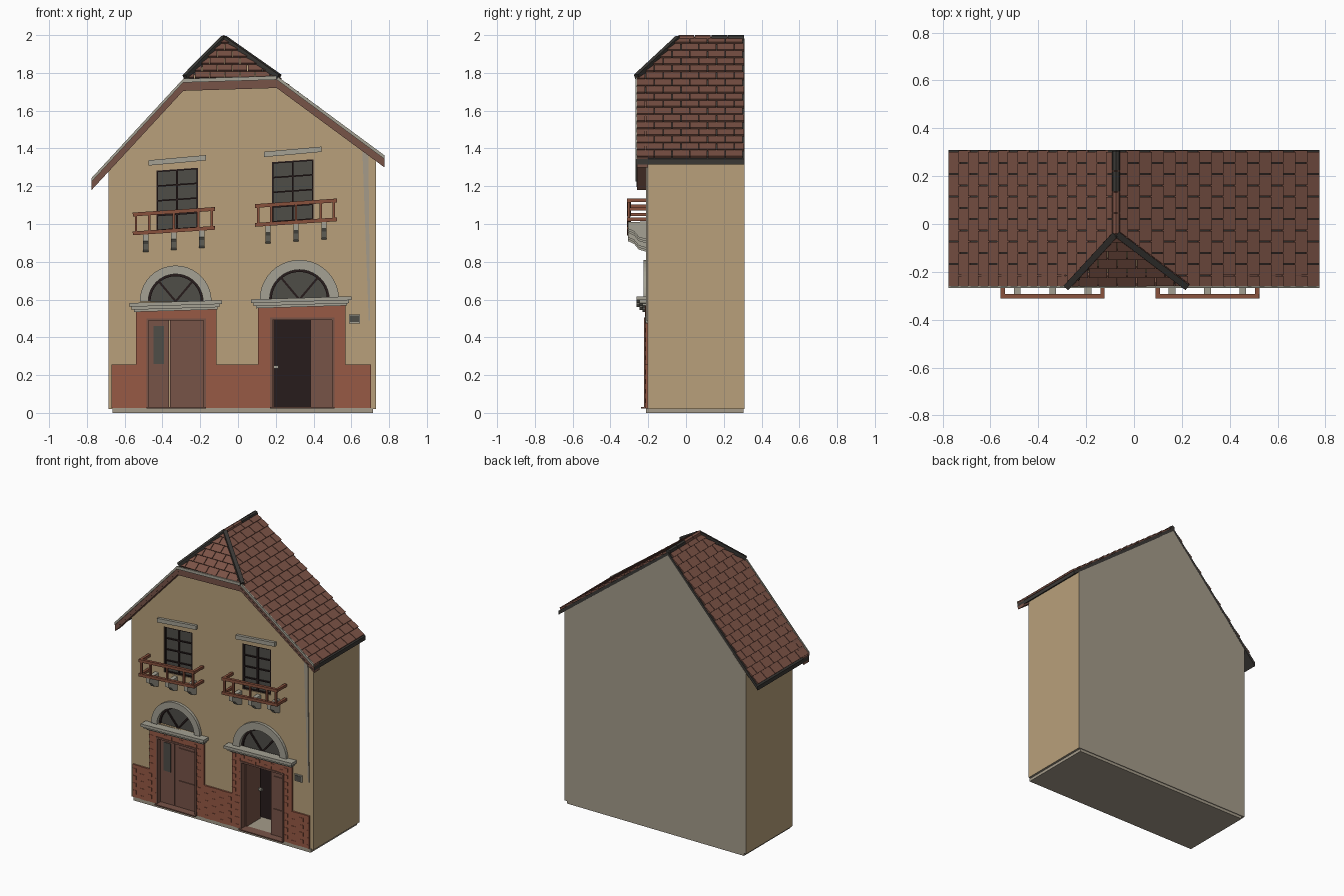
import bpy, bmesh, math
from mathutils import Vector, Matrix

cube = bpy.data.objects.get("Cube")
if cube:
    bpy.data.objects.remove(cube, do_unlink=True)


def material(name, code):
    lin = [(int(code[i:i + 2], 16) / 255) ** 2.2 for i in (0, 2, 4)] + [1]
    m = bpy.data.materials.new(name)
    m.use_nodes = True
    m.diffuse_color = lin
    m.node_tree.nodes["Principled BSDF"].inputs["Base Color"].default_value = lin
    return m


plaster = material("tan plaster", "b79f7a")
brick = material("red brick", "965a47")
tile = material("roof tile", "7a5347")
wood = material("brown wood", "775449")
rail = material("rail wood", "87523f")
stone = material("grey stone", "a3a092")
glass = material("dark glass", "504e49")
dark = material("dark interior", "2c2222")
slate = material("dark roof edge", "3d3b38")
taupe = material("taupe render", "a39a89")


def finish(name, bm, *mats):
    bmesh.ops.recalc_face_normals(bm, faces=bm.faces)
    me = bpy.data.meshes.new(name)
    bm.to_mesh(me)
    bm.free()
    for m in mats:
        me.materials.append(m)
    ob = bpy.data.objects.new(name, me)
    bpy.context.collection.objects.link(ob)
    return ob


def prism(bm, pts, y0, y1):
    """Extrude an x-z outline from y0 to y1."""
    a = [bm.verts.new((x, y0, z)) for x, z in pts]
    b = [bm.verts.new((x, y1, z)) for x, z in pts]
    bm.faces.new(a)
    bm.faces.new(b[::-1])
    for i in range(len(a)):
        j = (i + 1) % len(a)
        bm.faces.new((a[i], b[i], b[j], a[j]))


def box(bm, x0, x1, y0, y1, z0, z1, tilt=0):
    """Box whose right end is lifted by tilt times its distance from x = tilt centre."""
    d = tilt * (x1 - x0) / 2
    prism(bm, [(x0, z0 - d), (x1, z0 + d), (x1, z1 + d), (x0, z1 - d)], y0, y1)


def bar(bm, p, q, w):
    p, q = Vector(p), Vector(q)
    rot = (q - p).to_track_quat('Z', 'Y').to_matrix().to_4x4()
    mat = Matrix.Translation((p + q) / 2) @ rot @ Matrix.Diagonal((w, w, (q - p).length, 1))
    bmesh.ops.create_cube(bm, size=1, matrix=mat)


def clip(bm, co, no, fill=False):
    r = bmesh.ops.bisect_plane(bm, geom=bm.verts[:] + bm.edges[:] + bm.faces[:],
                               plane_co=co, plane_no=no, clear_outer=True)
    if fill:
        cut = [e for e in r["geom_cut"] if isinstance(e, bmesh.types.BMEdge)]
        bmesh.ops.holes_fill(bm, edges=cut)


def simple(name, mat, *dims, tilt=0):
    bm = bmesh.new()
    box(bm, *dims, tilt=tilt)
    return finish(name, bm, mat)


def arc(cx, cz, r, n=20):
    return [(cx + r * math.cos(math.pi * i / n), cz + r * math.sin(math.pi * i / n))
            for i in range(n + 1)]


# Shared dimensions
FRONT, BACK, EAVE_Y = -0.205, 0.31, -0.262
apex = Vector((-0.075, -0.04, 2.0))
left_eave, right_eave = (-0.775, 1.24), (0.775, 1.36)
hip_no, left_no, right_no = Vector((0, -1, 1)), Vector((-1.086, 0, 1)), Vector((0.753, 0, 1))
doors = [("left", -0.485, -0.17, 0.50), ("right", 0.17, 0.51, 0.505)]
fans = [("left", -0.33, 0.59, 0.19, 0.145), ("right", 0.325, 0.60, 0.21, 0.158)]
windows = [("left", -0.322, 1.13, -0.34), ("right", 0.29, 1.175, 0.307)]
LEAN = 0.07

# House body with gable, trimmed under the hip, with openings cut in
bm = bmesh.new()
prism(bm, [(-0.685, 0.02), (0.73, 0.02), (0.73, 1.35), (-0.075, 1.96), (-0.685, 1.29)], FRONT, BACK)
clip(bm, apex - Vector((0, 0, 0.04)), hip_no, True)
body = finish("house_body", bm, plaster, taupe, dark)
bm = bmesh.new()
for (side, x0, x1, z1), depth in zip(doors, (-0.17, 0.0)):
    box(bm, x0, x1, -0.3, depth, 0.026, z1)
for _, cx, cz, ro, ri in fans:
    prism(bm, arc(cx, cz, ri), -0.3, -0.18)
for _, cx, cz, _ in windows:
    box(bm, cx - 0.11, cx + 0.11, -0.3, -0.18, cz - 0.16, cz + 0.16, LEAN)
cutter = finish("opening_cutter", bm, plaster)
cutter.hide_render = True
mod = body.modifiers.new("openings", 'BOOLEAN')
mod.object = cutter
mod.solver = 'EXACT'
bpy.context.view_layer.objects.active = body
bpy.ops.object.modifier_apply(modifier=mod.name)
bpy.data.objects.remove(cutter, do_unlink=True)
for f in body.data.polygons:
    c = f.center
    f.material_index = 0
    if f.normal.y > 0.9 and c.y > 0.3 or f.normal.z < -0.9 and c.z < 0.1:
        f.material_index = 1
    elif 0.16 < c.x < 0.52 and c.z < 0.51 and c.y > FRONT + 0.01:
        f.material_index = 2
simple("plinth", taupe, -0.665, 0.715, -0.212, 0.305, 0, 0.026)

# Roof deck
bm = bmesh.new()
line = [left_eave, (-0.075, 2.0), right_eave]
prism(bm, [(x, z - 0.017) for x, z in line] + [(x, z - 0.045) for x, z in line[::-1]], EAVE_Y, BACK)
clip(bm, apex - Vector((0, 0, 0.017)), hip_no, True)
finish("roof_deck", bm, slate)


def tiles(name, origin, along, down, length, rows, width, clips):
    """Staggered courses of wedge tiles on a sloping plane."""
    origin, along, down = Vector(origin), Vector(along), Vector(down)
    up = along.cross(down).normalized()
    up *= math.copysign(1, up.z)
    bm = bmesh.new()
    for r in range(rows):
        s = -width / 2 * (r % 2)
        while s < length:
            a, b = max(s, 0) + 0.002, min(s + width, length) - 0.002
            s += width
            if b - a < 0.005:
                continue
            v = [bm.verts.new(origin + along * u + down * ((r + t) / rows) + up * (h - 0.014))
                 for t, h0, h1 in ((0, 0, 0.005), (1, 0, 0.014))
                 for u, h in ((a, h0), (b, h0), (b, h1), (a, h1))]
            for q in ((0, 1, 2, 3), (4, 5, 6, 7), (0, 1, 5, 4), (1, 2, 6, 5), (2, 3, 7, 6), (3, 0, 4, 7)):
                bm.faces.new([v[i] for i in q])
    for no in clips:
        clip(bm, apex, no)
    finish(name, bm, tile)


# Tiled slopes and the small front hip
run_y = BACK - EAVE_Y
for name, (ex, ez) in (("left_roof_tiles", left_eave), ("right_roof_tiles", right_eave)):
    tiles(name, (-0.075, EAVE_Y, 2.0), (0, 1, 0), (ex + 0.075, 0, ez - 2.0), run_y, 17, 0.094, [hip_no])
tiles("hip_roof_tiles", (-0.35, -0.04, 2.0), (1, 0, 0), (0, -0.222, -0.222), 0.62, 6, 0.08, [left_no, right_no])

# Ridge and hip caps
n = 4
for i in range(n):
    y = apex.y + (BACK - apex.y) * i / n
    bm = bmesh.new()
    prism(bm, [(-0.092, 1.97), (-0.058, 1.975), (-0.062, 1.994), (-0.075, 2.0), (-0.088, 1.994)],
          y, y + (BACK - apex.y) / n - 0.004)
    finish("ridge_cap_%d" % (i + 1), bm, slate if i > 1 else tile)
bm = bmesh.new()
for corner in ((-0.28, EAVE_Y, 1.777), (0.218, EAVE_Y, 1.779)):
    bar(bm, apex - Vector((0, 0, 0.015)), corner, 0.026)
finish("hip_caps", bm, slate)

# Bargeboards below the front roof edge with a thin stone-grey gutter
verge = [left_eave, (-0.29, 1.765), (0.205, 1.78), right_eave]
for name, mat, top, low, y0, y1 in (("front_bargeboard", wood, 0.01, 0.06, EAVE_Y + 0.002, FRONT + 0.005),
                                    ("front_gutter", stone, -0.004, 0.016, -0.268, EAVE_Y + 0.002)):
    bm = bmesh.new()
    prism(bm, [(x, z - top) for x, z in verge] + [(x, z - low) for x, z in verge[::-1]], y0, y1)
    finish(name, bm, mat)

# Brick base and door surrounds, alternate bricks standing slightly proud
areas = [(-0.67, -0.485, 0.026, 0.255), (-0.17, 0.17, 0.026, 0.255), (0.51, 0.705, 0.026, 0.255),
         (-0.54, -0.485, 0.255, 0.55), (-0.17, -0.115, 0.255, 0.55), (-0.485, -0.17, 0.5, 0.55),
         (0.105, 0.17, 0.255, 0.57), (0.51, 0.57, 0.255, 0.57), (0.17, 0.51, 0.505, 0.57)]
bm = bmesh.new()
for x0, x1, z0, z1 in areas:
    rows = max(2, round((z1 - z0) / 0.025))
    h = (z1 - z0) / rows
    for r in range(rows):
        x, k = x0 - 0.03 * (r % 2), r
        while x < x1 - 0.001:
            a, b = max(x, x0), min(x + 0.06, x1)
            box(bm, a, b, -0.215 - 0.003 * (k % 2), FRONT + 0.005, z0 + r * h, z0 + r * h + h)
            x, k = x + 0.06, k + 1
finish("brick_facing", bm, brick)

# Left double door
y = -0.185
simple("left_door_narrow_leaf", wood, -0.48, -0.365, y, -0.168, 0.03, 0.495)
simple("left_door_wide_leaf", wood, -0.36, -0.175, y, -0.168, 0.03, 0.495)
simple("left_door_glass", glass, -0.448, -0.392, y - 0.004, y, 0.26, 0.46)
for z0, z1 in ((0.07, 0.22), (0.26, 0.45)):
    simple("left_door_panel", wood, -0.33, -0.205, y - 0.006, y, z0, z1)

# Right door with one leaf folded inwards
simple("right_door_fixed_leaf", wood, 0.385, 0.505, y, -0.168, 0.03, 0.5)
for z0, z1 in ((0.07, 0.22), (0.26, 0.45)):
    simple("right_door_panel", wood, 0.41, 0.485, y - 0.006, y, z0, z1)
simple("right_door_open_leaf", wood, 0.178, 0.19, -0.18, -0.02, 0.03, 0.5)
simple("right_door_knob", stone, 0.19, 0.215, -0.045, -0.03, 0.235, 0.25)
simple("right_door_floor", taupe, 0.172, 0.508, -0.2, -0.002, 0.026, 0.03)

# Door frames, sills and stepped ledges
for (side, x0, x1, z1), (ledge, l0, l1, lz) in zip(doors, (("l", -0.575, -0.085, 0.565), ("r", 0.07, 0.6, 0.585))):
    bm = bmesh.new()
    for a, b, c, d in ((x0, x0 + 0.012, 0.026, z1), (x1 - 0.012, x1, 0.026, z1), (x0, x1, z1 - 0.012, z1)):
        box(bm, a, b, -0.222, -0.17, c, d)
    finish(side + "_door_frame", bm, wood)
    simple(side + "_door_sill", wood, x0, x1, -0.238, -0.17, 0.024, 0.032)
    bm = bmesh.new()
    for inset, depth, a, b in ((0, -0.262, 0.004, 0.024), (0.012, -0.245, -0.012, 0.004), (0.024, -0.23, -0.024, -0.012)):
        box(bm, l0 + inset, l1 - inset, depth, FRONT + 0.005, lz + a, lz + b, 0.03)
    finish(side + "_door_ledge", bm, stone)

# Arched fanlights
for side, cx, cz, ro, ri in fans:
    bm = bmesh.new()
    prism(bm, arc(cx, cz, ro) + arc(cx, cz, ri)[::-1], -0.225, FRONT + 0.005)
    finish(side + "_arch", bm, stone)
    bm = bmesh.new()
    prism(bm, arc(cx, cz, ri), -0.19, -0.178)
    finish(side + "_fan_glass", bm, glass)
    bm = bmesh.new()
    prism(bm, arc(cx, cz, ri) + arc(cx, cz, ri - 0.012)[::-1], -0.2, -0.188)
    for ang in (50, 130):
        t = math.radians(ang)
        bar(bm, (cx, -0.192, cz), (cx + ri * math.cos(t), -0.192, cz + ri * math.sin(t)), 0.011)
    finish(side + "_fan_bars", bm, dark)

# Upper windows, lintels, balconies and corbels, all slightly leaning
for side, cx, cz, rx in windows:
    simple(side + "_window_glass", glass, cx - 0.11, cx + 0.11, -0.19, -0.178, cz - 0.16, cz + 0.16, tilt=LEAN)
    bm = bmesh.new()
    for u in (-0.106, 0, 0.106):
        box(bm, cx + u - 0.005, cx + u + 0.005, -0.2, -0.188, cz + u * LEAN - 0.16, cz + u * LEAN + 0.16)
    for k in range(5):
        v = cz - 0.156 + 0.078 * k
        box(bm, cx - 0.11, cx + 0.11, -0.199, -0.188, v - 0.004, v + 0.004, LEAN)
    finish(side + "_window_bars", bm, dark)
    simple(side + "_lintel", stone, cx - 0.152, cx + 0.152, -0.225, FRONT + 0.005, cz + 0.193, cz + 0.221, tilt=0.09)
    bm = bmesh.new()
    for v in (-0.165, -0.065):
        z, d = cz + v, 0.21 * LEAN
        bar(bm, (rx - 0.217, -0.302, z - d), (rx + 0.217, -0.302, z + d), 0.02)
        for s in (-1, 1):
            bar(bm, (rx + s * 0.208, -0.302, z + s * d), (rx + s * 0.208, FRONT, z + s * d), 0.018)
    for u in (-0.2, -0.13, 0, 0.13, 0.2):
        bar(bm, (rx + u, -0.302, cz - 0.165 + u * LEAN), (rx + u, -0.302, cz - 0.065 + u * LEAN), 0.013)
    finish(side + "_balcony_rail", bm, rail)
    bm = bmesh.new()
    prof = [(FRONT, -0.172), (-0.308, -0.176), (-0.308, -0.21), (-0.275, -0.225), (-0.25, -0.255), (FRONT, -0.268)]
    for u in (-0.148, 0, 0.148):
        rows = [[bm.verts.new((rx + u + s, py, cz + pz + u * LEAN)) for py, pz in prof] for s in (-0.014, 0.014)]
        bm.faces.new(rows[0])
        bm.faces.new(rows[1][::-1])
        for i in range(len(prof)):
            j = (i + 1) % len(prof)
            bm.faces.new((rows[0][i], rows[1][i], rows[1][j], rows[0][j]))
    finish(side + "_corbels", bm, stone)

# Small wall plate and the tapering strip at the right corner
simple("wall_plate", stone, 0.588, 0.646, -0.213, FRONT, 0.474, 0.522)
simple("wall_plate_face", glass, 0.594, 0.64, -0.216, -0.213, 0.48, 0.516)
bm = bmesh.new()
prism(bm, [(0.658, 1.4), (0.69, 1.38), (0.7, 0.49), (0.692, 0.49)], -0.211, FRONT)
finish("corner_strip", bm, taupe)
